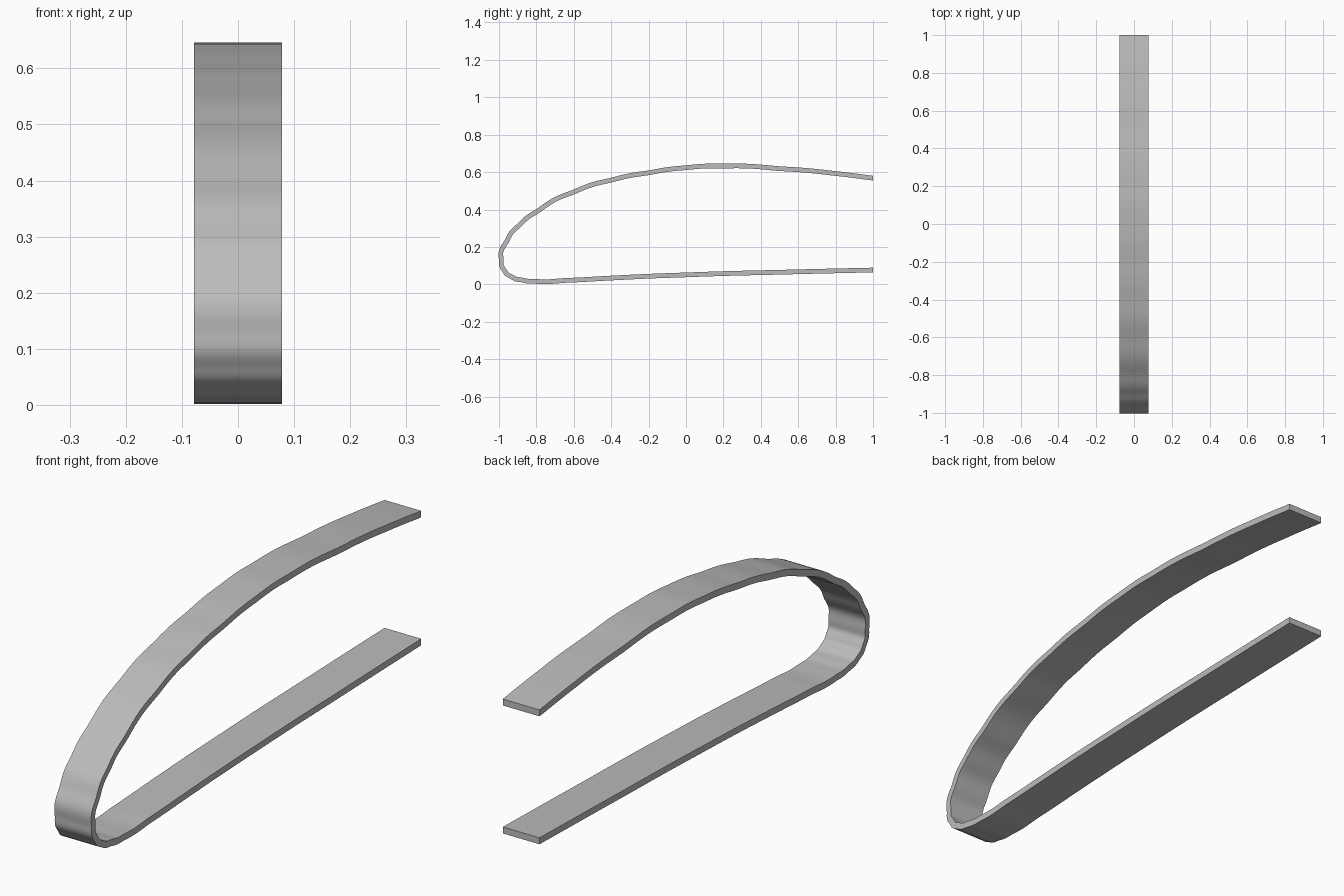
import bpy
import bmesh
from mathutils import Vector

cube = bpy.data.objects.get("Cube")
if cube:
    bpy.data.objects.remove(cube, do_unlink=True)

WIDTH = 0.156
THICK = 0.025
STEPS = 8

# Outer edge of the bent strip, (y, z), from upper end round the nose to lower end
KNOTS = [Vector(p) for p in (
    (1, .58), (.8, .605), (.5, .631), (.2, .645), (0, .636), (-.2, .609),
    (-.4, .57), (-.6, .507), (-.8, .402), (-.9, .325), (-.97, .235),
    (-1, .13), (-.982, .068), (-.94, .03), (-.88, .011), (-.8, .003),
    (-.65, .008), (-.4, .021), (0, .038), (.5, .052), (1, .064))]


def smooth_path(pts):
    """Hermite spline through the points, as (position, tangent) pairs."""
    n = len(pts)
    gap = [(pts[i + 1] - pts[i]).length for i in range(n - 1)]
    slope = [(pts[i + 1] - pts[i]) / gap[i] for i in range(n - 1)]
    tan = [slope[0]]
    for i in range(1, n - 1):
        tan.append((slope[i - 1] * gap[i] + slope[i] * gap[i - 1]) / (gap[i - 1] + gap[i]))
    tan.append(slope[-1])
    path = []
    for i in range(n - 1):
        for k in range(STEPS):
            t = k / STEPS
            a = pts[i] + tan[i] * gap[i] * t
            b = pts[i + 1] - tan[i + 1] * gap[i] * (1 - t)
            s = t * t * (3 - 2 * t)
            path.append(a.lerp(b, s))
    path.append(pts[-1])
    last = len(path) - 1
    return [(p, (path[min(i + 1, last)] - path[max(i - 1, 0)]).normalized())
            for i, p in enumerate(path)]


# Sweep a rectangular section along the path
bm = bmesh.new()
rings = []
path = smooth_path(KNOTS)
for i, (p, t) in enumerate(path):
    inner = p + Vector((-t.y, t.x)) * THICK
    if i in (0, len(path) - 1):
        inner.x = p.x          # square-cut ends
    h = WIDTH / 2
    rings.append([bm.verts.new((x, q.x, q.y))
                  for x, q in ((-h, p), (h, p), (h, inner), (-h, inner))])
for a, b in zip(rings, rings[1:]):
    for j in range(4):
        k = (j + 1) % 4
        bm.faces.new((a[j], a[k], b[k], b[j]))
bm.faces.new(rings[0])
bm.faces.new(rings[-1])
bmesh.ops.recalc_face_normals(bm, faces=bm.faces)

mesh = bpy.data.meshes.new("bent_strip")
bm.to_mesh(mesh)
bm.free()
strip = bpy.data.objects.new("bent_strip", mesh)
bpy.context.collection.objects.link(strip)

# Plain grey finish
grey = bpy.data.materials.new("plain_grey")
grey.use_nodes = True
colour = (0.5, 0.5, 0.5, 1)
grey.diffuse_color = colour
grey.node_tree.nodes["Principled BSDF"].inputs["Base Color"].default_value = colour
mesh.materials.append(grey)

bpy.ops.object.select_all(action="DESELECT")
strip.select_set(True)
bpy.context.view_layer.objects.active = strip
bpy.ops.object.shade_smooth_by_angle(angle=0.6)
